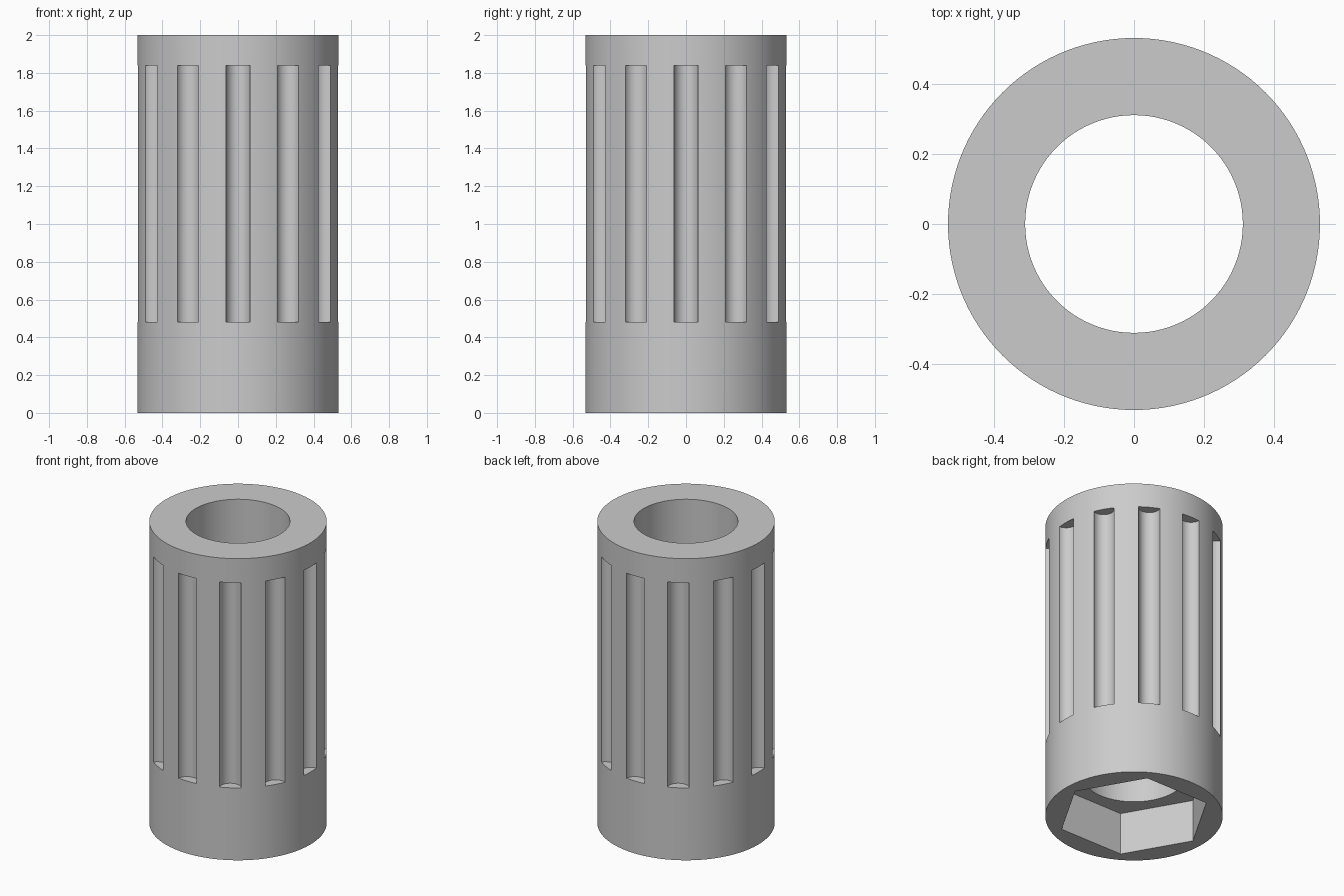
import bpy, bmesh, math
from mathutils import Matrix

old = bpy.data.objects.get("Cube")
if old:
    bpy.data.objects.remove(old, do_unlink=True)

HEIGHT, OUTER_R, BORE_R = 2.0, 0.533, 0.312
HEX_R, HEX_DEPTH = 0.462, 0.28
GROOVE_R, GROOVE_LOW, GROOVE_HIGH, GROOVES = 0.065, 0.48, 1.84, 12

grey = bpy.data.materials.new("plain grey")
grey.use_nodes = True
colour = (0.6, 0.6, 0.6, 1)
grey.diffuse_color = colour
grey.node_tree.nodes["Principled BSDF"].inputs["Base Color"].default_value = colour


def add_prism(bm, radius, low, high, sides, x=0.0, turn=0.0):
    """Upright prism with a corner on +x, moved out by x, then turned about z."""
    place = Matrix.Rotation(turn, 4, "Z") @ Matrix.Translation((x, 0, (low + high) / 2))
    # start corner of a cone is on an axis; rotate so one lies on +x
    made = bmesh.ops.create_cone(bm, cap_ends=True, segments=sides, radius1=radius,
                                 radius2=radius, depth=high - low)["verts"]
    start = math.atan2(made[0].co.y, made[0].co.x)
    bmesh.ops.transform(bm, matrix=place @ Matrix.Rotation(-start, 4, "Z"), verts=made)


def make_object(name, bm):
    mesh = bpy.data.meshes.new(name)
    bm.to_mesh(mesh)
    bm.free()
    mesh.materials.append(grey)
    obj = bpy.data.objects.new(name, mesh)
    bpy.context.collection.objects.link(obj)
    return obj


# Outer sleeve
bm = bmesh.new()
add_prism(bm, OUTER_R, 0, HEIGHT, 120)
sleeve = make_object("sleeve_body", bm)

# Round bore through the full height
bm = bmesh.new()
add_prism(bm, BORE_R, -0.2, HEIGHT + 0.2, 96)
bore = make_object("bore_cutter", bm)

# Hexagonal socket in the underside
bm = bmesh.new()
add_prism(bm, HEX_R, -0.2, HEX_DEPTH, 6)
socket = make_object("hex_socket_cutter", bm)

# Ring of half-round grip grooves
bm = bmesh.new()
for i in range(GROOVES):
    add_prism(bm, GROOVE_R, GROOVE_LOW, GROOVE_HIGH, 40, OUTER_R, i * math.tau / GROOVES)
grooves = make_object("groove_cutter", bm)

# Cut everything out of the sleeve
bpy.ops.object.select_all(action="DESELECT")
sleeve.select_set(True)
bpy.context.view_layer.objects.active = sleeve
for cutter in (bore, socket, grooves):
    cutter.hide_render = True
    cut = sleeve.modifiers.new(cutter.name, "BOOLEAN")
    cut.operation = "DIFFERENCE"
    cut.solver = "EXACT"
    cut.object = cutter
    bpy.ops.object.modifier_apply(modifier=cut.name)
    bpy.data.objects.remove(cutter, do_unlink=True)

bpy.ops.object.shade_smooth_by_angle(angle=math.radians(30))
